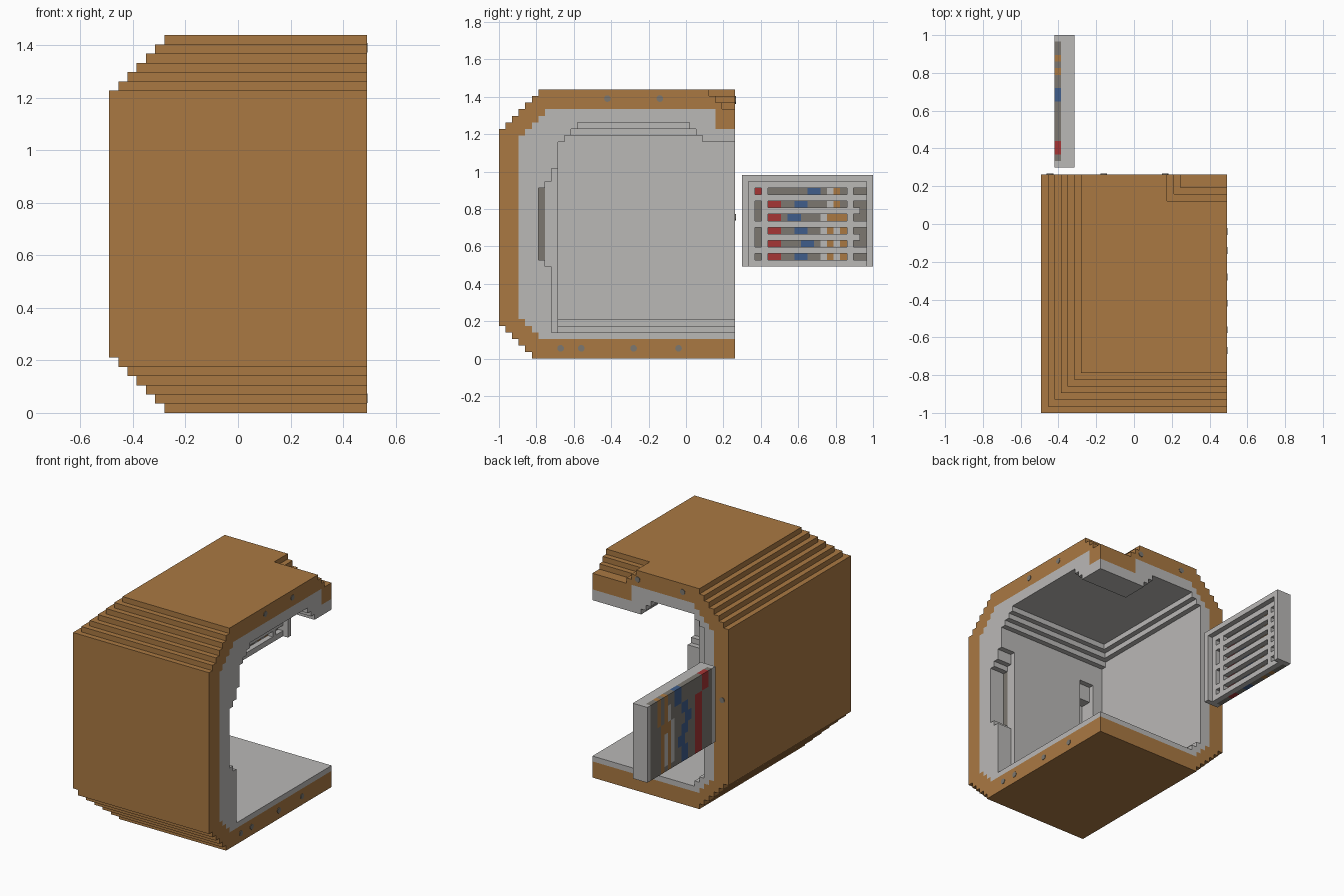
import bpy, bmesh, math
from mathutils import Vector

cube = bpy.data.objects.get("Cube")
if cube:
    bpy.data.objects.remove(cube, do_unlink=True)

V = 2 / 57                      # size of one grid step
ORIGIN = Vector((-14 * V, -1, 0))


def material(name, rgb):
    m = bpy.data.materials.new(name)
    m.use_nodes = True
    m.diffuse_color = (*rgb, 1)
    m.node_tree.nodes["Principled BSDF"].inputs["Base Color"].default_value = (*rgb, 1)
    return m


MATS = [material("tan_shell", (0.40, 0.19, 0.055)),
        material("light_grey", (0.49, 0.48, 0.47)),
        material("dark_grey", (0.20, 0.185, 0.16)),
        material("wire_red", (0.38, 0.035, 0.035)),
        material("wire_blue", (0.05, 0.11, 0.26))]
TAN, LIGHT, DARK, RED, BLUE = range(5)


def fill(cells, xs, ys, zs, mat):
    """Fill a block of grid steps with a material, or carve it with None."""
    for i in range(*xs):
        for j in range(*ys):
            for k in range(*zs):
                if mat is None:
                    cells.pop((i, j, k), None)
                else:
                    cells[i, j, k] = mat


def skin(name, cells):
    """Make a mesh from the outer surface of the filled blocks."""
    bm = bmesh.new()
    verts = {}

    def vert(p):
        if p not in verts:
            verts[p] = bm.verts.new(ORIGIN + Vector(p) * V)
        return verts[p]

    for c, mat in cells.items():
        for a in range(3):
            b, d = (a + 1) % 3, (a + 2) % 3
            for s in (0, 1):
                n = list(c)
                n[a] += 2 * s - 1
                if tuple(n) in cells:
                    continue
                quad = []
                for u, w in ((0, 0), (1, 0), (1, 1), (0, 1)):
                    p = list(c)
                    p[a] += s
                    p[b] += u
                    p[d] += w
                    quad.append(vert(tuple(p)))
                f = bm.faces.new(quad if s else quad[::-1])
                f.material_index = mat
    bmesh.ops.dissolve_limit(bm, angle_limit=0.02, verts=bm.verts[:],
                             edges=bm.edges[:], delimit={'MATERIAL'})
    me = bpy.data.meshes.new(name)
    bm.to_mesh(me)
    bm.free()
    for m in MATS:
        me.materials.append(m)
    ob = bpy.data.objects.new(name, me)
    bpy.context.collection.objects.link(ob)
    return ob


# Room for the lining inside the outer shell, stepped at top and bottom
def lining_room(cells, mat):
    for k in range(3, 38):
        step = max(0, 6 - k, k - 33)
        fill(cells, (3 + step, 28), (3 + step, 36), (k, k + 1), mat)


# Sunken middle of the roof: its underside stays solid
def roof_bulge(cells, mat):
    fill(cells, (20, 28), (33, 36), (35, 38), mat)


# Outer shell with stepped edges
shell = {}
for k in range(41):
    step = max(0, 6 - k, k - 34)
    y0 = max(0, step - 1) if k < 6 else step
    fill(shell, (step, 28), (y0, 36), (k, k + 1), TAN)
lining_room(shell, None)
roof_bulge(shell, TAN)
for s in range(3):
    fill(shell, (19 + s, 28), (32 + s, 36), (40 - s, 41 - s), None)
skin("outer_shell", shell)

# Inner lining with its hollow
lining = {}
lining_room(lining, LIGHT)
roof_bulge(lining, None)
front_steps = [(4, 14, 8), (14, 15, 7), (15, 26, 6), (26, 27, 7), (27, 29, 8),
               (29, 33, 9), (33, 34, 10), (34, 35, 11), (35, 36, 12)]
for z0, z1, y0 in front_steps:
    for k in range(z0, z1):
        x0 = 5 + max(0, 6 - k, k - 33)
        fill(lining, (x0, 25), (max(9, y0), 36), (k, k + 1), None)
        fill(lining, (25, 28), (y0, 36), (k, k + 1), None)
# stepped ceiling below the sunken roof
for s in range(3):
    for i in range(18 - s, 28):
        for j in range(31 - s, 36):
            if not (33 + s >= 35 and i >= 20 and j >= 33):
                lining[i, j, 33 + s] = LIGHT
# dark back of the built-in front panel, and the groove beside it
fill(lining, (10, 25), (6, 7), (15, 26), DARK)
fill(lining, (7, 10), (6, 9), (15, 26), None)
fill(lining, (7, 10), (8, 9), (6, 29), None)
skin("inner_lining", lining)

# Detached wall panel: dark wired back, barred middle, front rim
panel = {}
fill(panel, (2, 5), (37, 57), (14, 28), LIGHT)
fill(panel, (4, 5), (38, 56), (14, 27), None)
fill(panel, (2, 3), (38, 56), (14, 28), DARK)
for r in range(6):
    k = 15 + 2 * r
    for span in ((39, 40), (41, 53), (54, 56)):
        fill(panel, (3, 4), span, (k, k + 1), None)
for k in (18, 22):              # upright slots joining rows
    for j in (39, 55):
        fill(panel, (3, 4), (j, j + 1), (k, k + 1), None)
# wires, one entry per row from the bottom
red = [41, 41, 41, 41, 41, 39]
blue = [45, 46, 45, 44, 45, 47]
tan = [(50, 52), (50, 52), (50, 52), (50, 51, 52), (51, 53), (51, 53)]
pale = [(49, 51), (49, 51), (49, 51), (49,), (50,), (50,)]
for k in range(14, 28):
    r = min(5, max(0, (k - 15) // 2))
    zs = (k, k + 1)
    fill(panel, (2, 3), (red[r], red[r] + 2), zs, RED)
    fill(panel, (2, 3), (blue[r], blue[r] + 2), zs, BLUE)
    for j in tan[r]:
        fill(panel, (2, 3), (j, j + 1), zs, TAN)
    if 15 <= k <= 25:
        for j in pale[r]:
            fill(panel, (2, 3), (j, j + 1), zs, LIGHT)
skin("wall_panel", panel)


# Cut cable ends on the open edges of the shell
def cable_end(name, pos, rot):
    bpy.ops.mesh.primitive_cylinder_add(vertices=12, radius=0.018, depth=0.006,
                                        location=pos, rotation=rot)
    ob = bpy.context.object
    ob.name = name
    ob.data.materials.append(MATS[DARK])


for y, z in ((-0.42, 1.39), (-0.14, 1.39), (-0.67, 0.055), (-0.56, 0.055),
             (-0.28, 0.055), (-0.04, 0.055)):
    cable_end("side_cable_end", (14 * V, y, z), (0, math.pi / 2, 0))
for x, z in ((0.165, 1.38), (-0.16, 1.385), (-0.445, 0.755)):
    cable_end("back_cable_end", (x, -1 + 36 * V, z), (math.pi / 2, 0, 0))
